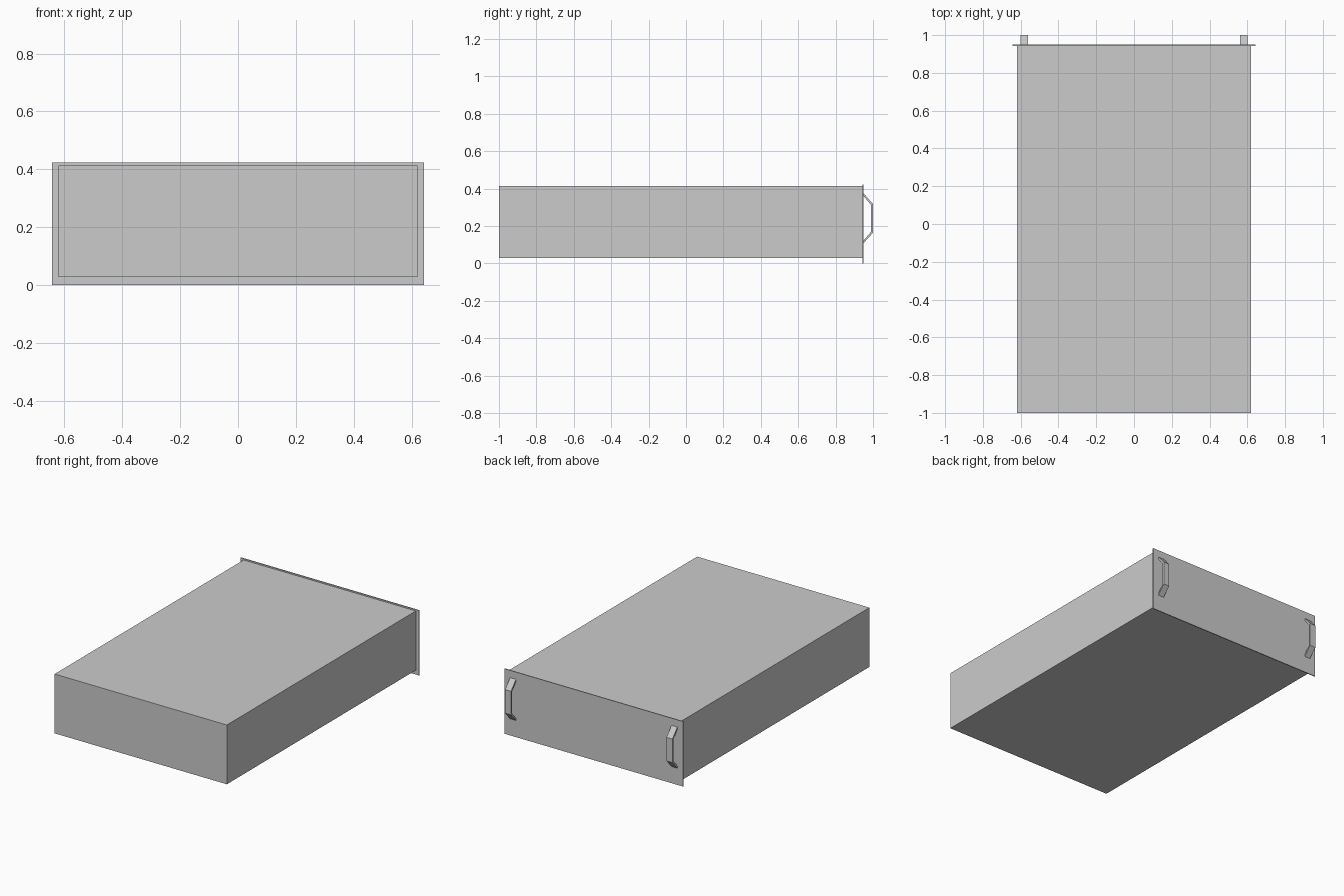
import bpy, bmesh

if "Cube" in bpy.data.objects:
    bpy.data.objects.remove(bpy.data.objects["Cube"])


def make_object(name, bm):
    bmesh.ops.recalc_face_normals(bm, faces=bm.faces)
    mesh = bpy.data.meshes.new(name)
    bm.to_mesh(mesh)
    bm.free()
    obj = bpy.data.objects.new(name, mesh)
    bpy.context.collection.objects.link(obj)
    return obj


def box(name, lo, hi):
    bm = bmesh.new()
    bmesh.ops.create_cube(bm, size=1)
    for v in bm.verts:
        v.co = [(a + b) / 2 + c * (b - a) for a, b, c in zip(lo, hi, v.co)]
    return make_object(name, bm)


def extrude_yz(name, outline, x0, x1):
    bm = bmesh.new()
    face = bm.faces.new([bm.verts.new((x0, y, z)) for y, z in outline])
    ext = bmesh.ops.extrude_face_region(bm, geom=[face])
    verts = [g for g in ext["geom"] if isinstance(g, bmesh.types.BMVert)]
    bmesh.ops.translate(bm, verts=verts, vec=(x1 - x0, 0, 0))
    return make_object(name, bm)


# Long chassis and the slightly larger thin plate on its rear end
box("chassis", (-0.62, -1.0, 0.028), (0.62, 0.943, 0.414))
box("face_plate", (-0.643, 0.943, 0.0), (0.643, 0.949, 0.423))

# Bent strap handles on the plate: outer bend, then inner bend
outer = [(0.947, 0.378), (1.0, 0.318), (1.0, 0.164), (0.947, 0.106)]
inner = [(0.947, 0.120), (0.988, 0.168), (0.988, 0.314), (0.947, 0.364)]
for side, label in ((-1, "left"), (1, "right")):
    extrude_yz("handle_" + label, outer + inner, side * 0.56, side * 0.602)
